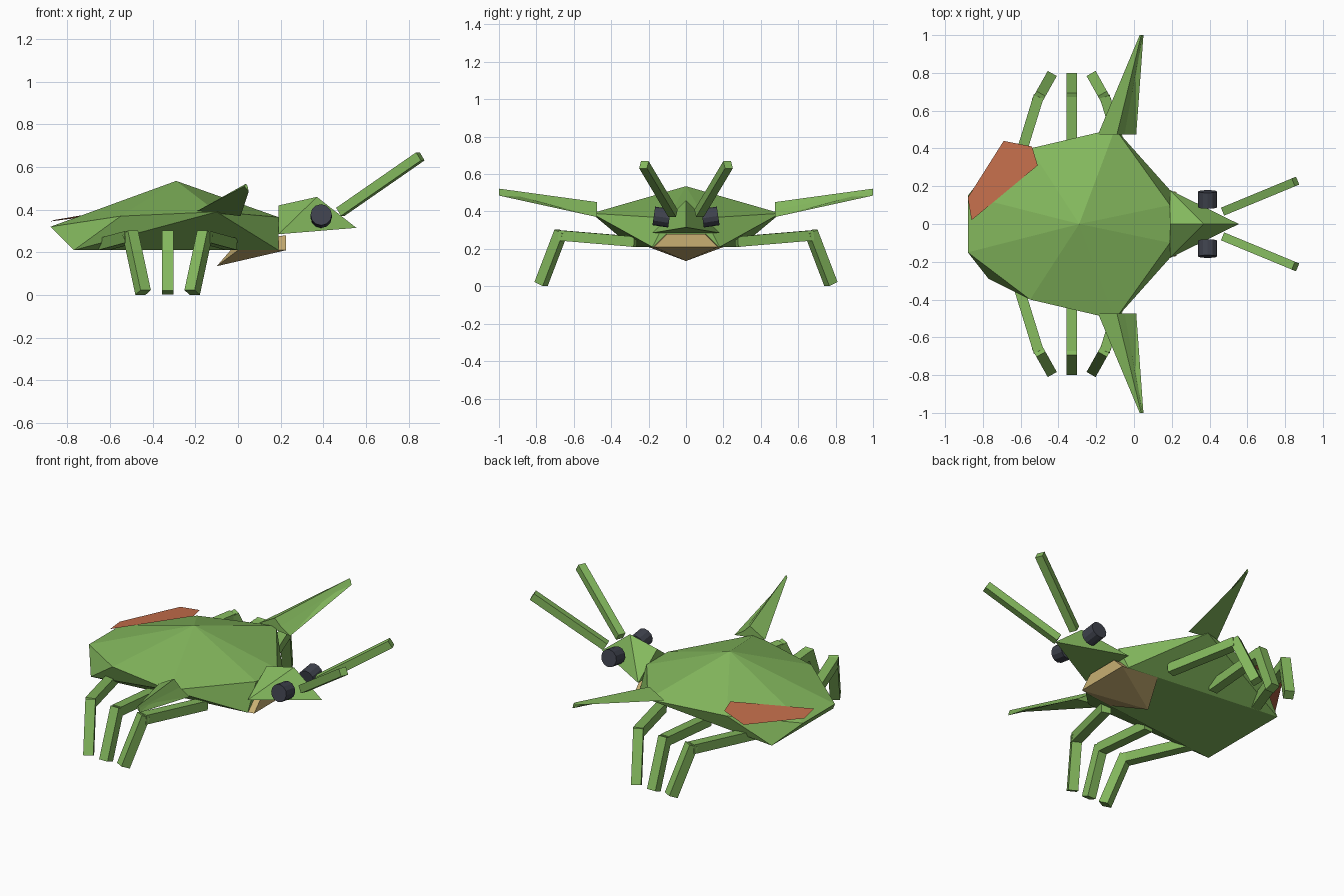
import bpy, bmesh, math
from mathutils import Vector, Matrix

if "Cube" in bpy.data.objects:
    bpy.data.objects.remove(bpy.data.objects["Cube"])


def material(name, rgb):
    m = bpy.data.materials.new(name)
    m.diffuse_color = (*rgb, 1)
    m.use_nodes = True
    m.node_tree.nodes["Principled BSDF"].inputs["Base Color"].default_value = m.diffuse_color
    return m


GREEN = material("leaf_green", (0.23, 0.48, 0.11))
ORANGE = material("rust_orange", (0.55, 0.155, 0.07))
TAN = material("tan", (0.58, 0.43, 0.17))
DARK = material("dark_slate", (0.05, 0.055, 0.075))


def finish(bm, name, mat):
    bmesh.ops.recalc_face_normals(bm, faces=bm.faces[:])
    me = bpy.data.meshes.new(name)
    bm.to_mesh(me)
    bm.free()
    me.materials.append(mat)
    ob = bpy.data.objects.new(name, me)
    bpy.context.collection.objects.link(ob)
    return ob


def hull(name, half, mat):
    """Convex faceted solid, mirrored across y = 0."""
    bm = bmesh.new()
    for x, y, z in half:
        bm.verts.new((x, y, z))
        if y:
            bm.verts.new((x, -y, z))
    bmesh.ops.convex_hull(bm, input=bm.verts[:])
    bmesh.ops.dissolve_limit(bm, angle_limit=0.01, verts=bm.verts[:], edges=bm.edges[:])
    return finish(bm, name, mat)


def loft(name, a, b, mat):
    """Solid between two matching outlines."""
    bm = bmesh.new()
    va = [bm.verts.new(p) for p in a]
    vb = [bm.verts.new(p) for p in b]
    n = len(a)
    bm.faces.new(va)
    bm.faces.new(vb[::-1])
    for i in range(n):
        j = (i + 1) % n
        bm.faces.new((va[i], va[j], vb[j], vb[i]))
    return finish(bm, name, mat)


def stick(name, a, b, w, mat):
    """Square bar from a to b."""
    a, b = Vector(a), Vector(b)
    d = (b - a).normalized()
    s = d.cross(Vector((0, 0, 1))).normalized() * w / 2
    u = s.cross(d).normalized() * w / 2
    corners = [s + u, s - u, -s - u, -s + u]
    return loft(name, [a + c for c in corners], [b + c for c in corners], mat)


# Faceted shell
hull("body", [(-0.29, 0, 0.535), (-0.10, 0.505, 0.39), (-0.55, 0.40, 0.37),
              (-0.88, 0.15, 0.32), (-0.77, 0.29, 0.21),
              (0.19, 0.10, 0.365), (0.19, 0.18, 0.21)], GREEN)

# Pointed head
hull("head", [(0.19, 0.18, 0.285), (0.19, 0, 0.42), (0.37, 0, 0.46),
              (0.555, 0, 0.315)], GREEN)

# Jaw under the head
hull("jaw", [(0.225, 0.17, 0.21), (0.225, 0.10, 0.28), (0.0, 0.20, 0.21),
             (-0.10, 0, 0.135), (0.0, 0.17, 0.25)], TAN)

# Coloured patch on one side of the shell
bm = bmesh.new()
bm.faces.new([bm.verts.new(p) for p in (
    (-0.86, 0.02, 0.352), (-0.51, 0.31, 0.412), (-0.54, 0.41, 0.402),
    (-0.69, 0.44, 0.370), (-0.88, 0.14, 0.345))])
bmesh.ops.solidify(bm, geom=bm.faces[:], thickness=0.004)
finish(bm, "shell_patch", ORANGE)

for s, side in ((1, "left"), (-1, "right")):
    # Side spikes
    base = [(-0.19, 0.395), (-0.09, 0.45), (-0.05, 0.41), (0.012, 0.37)]
    tip = [(0.03, 0.51), (0.038, 0.522), (0.045, 0.51), (0.05, 0.485)]
    loft("spike_" + side, [(x, s * 0.475, z) for x, z in base],
         [(x, s * 1.0, z) for x, z in tip], GREEN)

    # Antennae
    stick("antenna_" + side, (0.48, s * 0.07, 0.39), (0.855, s * 0.225, 0.65), 0.045, GREEN)

    # Eyes
    bm = bmesh.new()
    bmesh.ops.create_cone(bm, cap_ends=True, segments=12, radius1=0.05,
                          radius2=0.05, depth=0.085)
    axis = Vector((0, s, 0.15)).to_track_quat('Z', 'Y').to_matrix().to_4x4()
    bm.transform(Matrix.Translation((0.39, s * 0.13, 0.37)) @ axis)
    finish(bm, "eye_" + side, DARK)

    # Three legs per side, the outer pair splayed
    for k, part in ((-1, "back"), (0, "middle"), (1, "front")):
        hip = (-0.33 + k * 0.30, s * 0.27, 0.238)
        knee = (-0.33 + k * 0.175, s * 0.675, 0.272)
        foot = (-0.33 + k * 0.115, s * 0.775, 0.012)
        stick(f"{part}_upper_leg_{side}", hip, knee, 0.055, GREEN)
        stick(f"{part}_lower_leg_{side}", (knee[0], s * 0.668, 0.292), foot, 0.055, GREEN)
